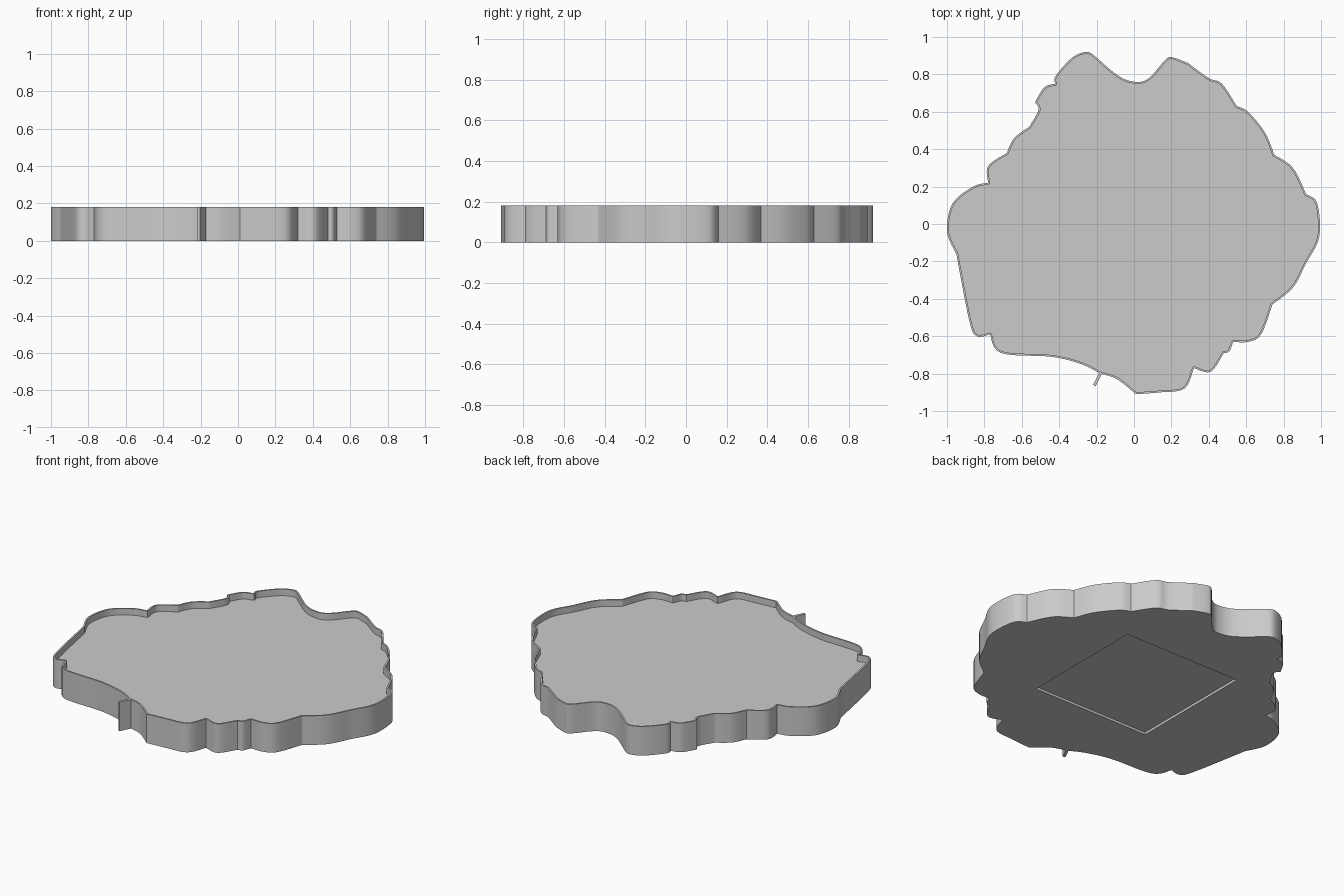
import bpy
import bmesh
from mathutils import Vector

HEIGHT = 0.18
FLOOR = 0.14
RIM = 0.01

if "Cube" in bpy.data.objects:
    bpy.data.objects.remove(bpy.data.objects["Cube"], do_unlink=True)

grey = bpy.data.materials.new("plain grey")
grey.use_nodes = True
grey.diffuse_color = (0.6, 0.6, 0.6, 1)
grey.node_tree.nodes["Principled BSDF"].inputs["Base Color"].default_value = grey.diffuse_color

# Scalloped outline in hundredths, clockwise: each scallop runs smoothly
# from its own crease to the first point of the next one
SCALLOPS = [
    [(-20, 89), (-8, 79), (1, 76), (8, 78), (17, 88), (21, 89)],
    [(29, 86), (40, 78), (47, 75)],
    [(55, 63), (61, 60), (70, 49)],
    [(75, 37), (85, 30)],
    [(92, 16), (98, 11), (99, -7), (92, -21), (85, -34)],
    [(74, -43), (68, -59), (61, -63)],
    [(53, -63), (51, -68)],
    [(48, -69), (41, -79)],
    [(32, -77), (27, -88), (14, -90)],
    [(1, -91), (-9, -83)],
    [(-18, -80), (-28, -75), (-44, -71), (-71, -69)],
    [(-77, -59), (-84, -60), (-88, -52)],
    [(-95, -16), (-100, -4), (-97, 11), (-86, 20)],
    [(-78, 22), (-78, 31)],
    [(-68, 38), (-64, 46)],
    [(-56, 52), (-51, 61)],
    [(-53, 65), (-48, 73)],
    [(-42, 75), (-42, 79), (-33, 89), (-25, 92)],
]


def smooth_run(points, steps=6):
    """Catmull-Rom curve through the points, without the last one."""
    p = [Vector(q) / 100 for q in points]
    p = [p[0]] + p + [p[-1]]
    curve = []
    for a, b, c, d in zip(p, p[1:], p[2:], p[3:]):
        for i in range(steps):
            t = i / steps
            curve.append(b + (c - a) * t / 2
                         + (a * 2 - b * 5 + c * 4 - d) * t ** 2 / 2
                         + (b * 3 - a - c * 3 + d) * t ** 3 / 2)
    return curve


def inset_outline(outline, width):
    """Move every point of a clockwise outline inwards."""
    inner = []
    for i, p in enumerate(outline):
        before = (p - outline[i - 1]).normalized()
        after = (outline[(i + 1) % len(outline)] - p).normalized()
        along = (before + after).normalized()
        inner.append(p + Vector((along.y, -along.x)) * width)
    return inner


def add_box(name, centre, size, turn=0):
    bpy.ops.mesh.primitive_cube_add(size=1, location=centre, rotation=(0, 0, turn))
    box = bpy.context.object
    box.name = name
    box.scale = size
    box.data.materials.append(grey)
    return box


# Tray body: outer wall, rim, inner wall and floor
outline = []
for i, scallop in enumerate(SCALLOPS):
    following = SCALLOPS[(i + 1) % len(SCALLOPS)]
    outline += smooth_run(scallop + following[:1])
inner = inset_outline(outline, RIM)

bm = bmesh.new()
rings = [[bm.verts.new((p.x, p.y, z)) for p in ring]
         for ring, z in ((outline, 0), (outline, HEIGHT), (inner, HEIGHT), (inner, FLOOR))]
for low, high in zip(rings, rings[1:]):
    for i in range(len(low)):
        bm.faces.new((low[i - 1], low[i], high[i], high[i - 1]))
bm.faces.new(rings[0])
bm.faces.new(rings[-1])
bmesh.ops.recalc_face_normals(bm, faces=bm.faces)
mesh = bpy.data.meshes.new("tray_body")
bm.to_mesh(mesh)
bm.free()
mesh.materials.append(grey)
tray = bpy.data.objects.new("tray_body", mesh)
bpy.context.collection.objects.link(tray)

# Thin spur on the front edge
add_box("front_spur", (-0.195, -0.83, HEIGHT / 2), (0.016, 0.075, HEIGHT), turn=-0.46)

# Shallow square recess under the base
cutter = add_box("recess_cutter", (0, 0.02, 0), (0.8, 0.8, 0.03))
cutter.hide_render = True
cut = tray.modifiers.new("base recess", "BOOLEAN")
cut.operation = "DIFFERENCE"
cut.solver = "EXACT"
cut.object = cutter

# Apply the cut, remove the cutter and smooth the walls between creases
bpy.ops.object.select_all(action="DESELECT")
bpy.context.view_layer.objects.active = tray
tray.select_set(True)
bpy.ops.object.modifier_apply(modifier=cut.name)
bpy.data.objects.remove(cutter, do_unlink=True)
bpy.ops.object.shade_smooth_by_angle(angle=0.5)
